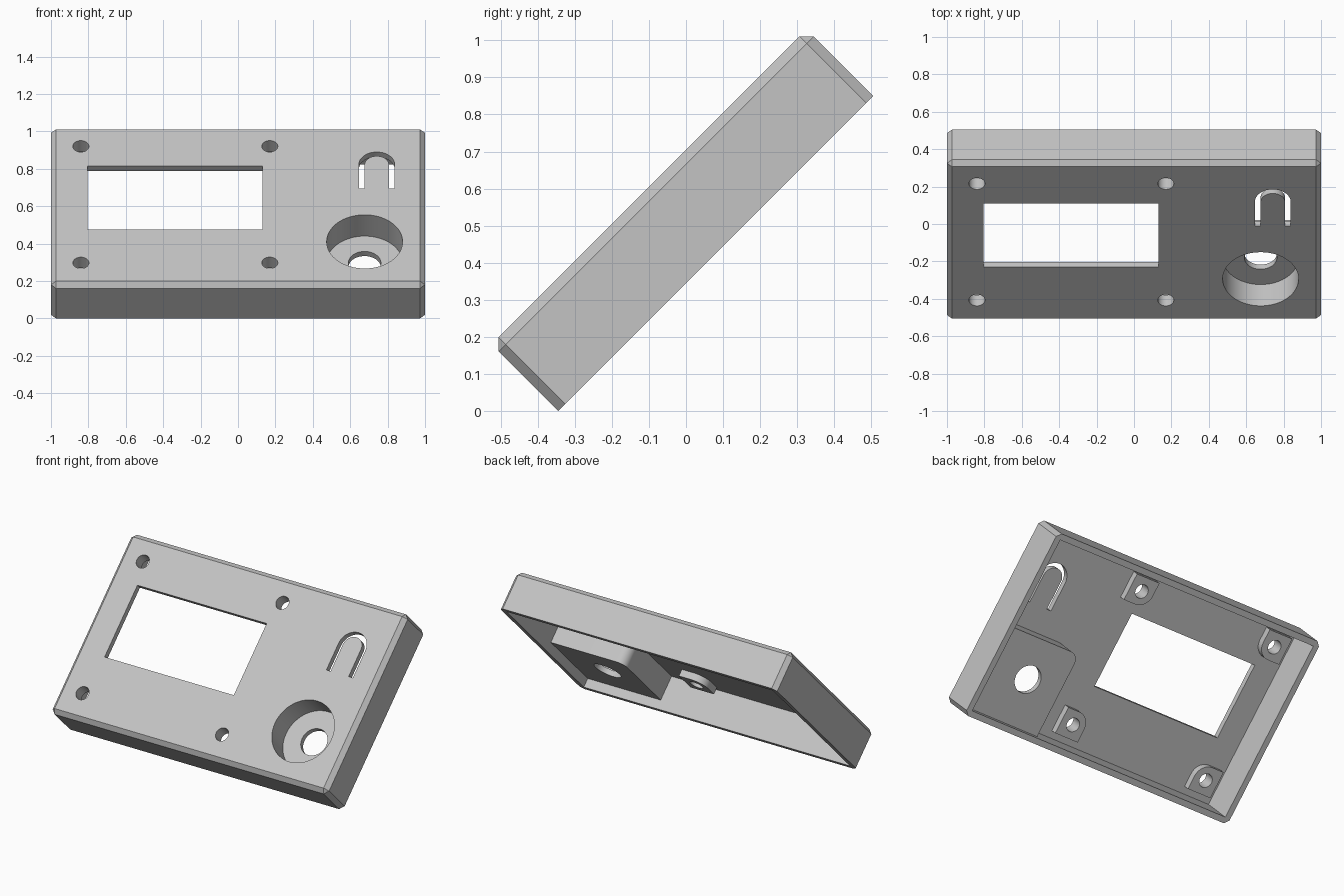
import bpy, bmesh, math
from math import pi, cos, sin

if "Cube" in bpy.data.objects:
    bpy.data.objects.remove(bpy.data.objects["Cube"], do_unlink=True)

grey = bpy.data.materials.new("light_grey_plastic")
grey.use_nodes = True
colour = (0.55, 0.55, 0.55, 1)
grey.diffuse_color = colour
grey.node_tree.nodes["Principled BSDF"].inputs["Base Color"].default_value = colour

# Panel dimensions, modelled lying flat with the face pointing up
HALF_X, HALF_Y = 1.0, 0.601
BOTTOM, TOP = -0.113, 0.141
WALL = 0.037
CEILING = TOP - WALL
OUT = 0.3


def arc(cx, cy, r, a0, a1, n):
    return [(cx + r * cos(a0 + (a1 - a0) * i / n),
             cy + r * sin(a0 + (a1 - a0) * i / n)) for i in range(n + 1)]


def circle(cx, cy, r, n=48):
    return arc(cx, cy, r, 0, 2 * pi, n)[:-1]


def rect(x0, y0, x1, y1):
    return [(x0, y0), (x1, y0), (x1, y1), (x0, y1)]


def prism(name, outline, z0, z1):
    """Extrude a flat outline between two heights."""
    bm = bmesh.new()
    face = bm.faces.new([bm.verts.new((x, y, z0)) for x, y in outline])
    ext = bmesh.ops.extrude_face_region(bm, geom=[face])
    for v in ext["geom"]:
        if isinstance(v, bmesh.types.BMVert):
            v.co.z = z1
    bmesh.ops.recalc_face_normals(bm, faces=bm.faces)
    mesh = bpy.data.meshes.new(name)
    bm.to_mesh(mesh)
    bm.free()
    mesh.materials.append(grey)
    ob = bpy.data.objects.new(name, mesh)
    bpy.context.collection.objects.link(ob)
    return ob


def combine(target, tool, operation):
    """Apply a boolean and discard the helper."""
    tool.hide_render = True
    mod = target.modifiers.new("bool", "BOOLEAN")
    mod.object, mod.operation, mod.solver = tool, operation, "EXACT"
    bpy.context.view_layer.objects.active = target
    bpy.ops.object.modifier_apply(modifier=mod.name)
    bpy.data.objects.remove(tool, do_unlink=True)


# Outer shell with chamfered corners and face edges
case = prism("sloped_control_case", rect(-HALF_X, -HALF_Y, HALF_X, HALF_Y), BOTTOM, TOP)
bm = bmesh.new()
bm.from_mesh(case.data)
edges = [e for e in bm.edges if max(v.co.z for v in e.verts) > 0]
bmesh.ops.bevel(bm, geom=edges, offset=0.027, segments=1, affect="EDGES")
bm.to_mesh(case.data)
bm.free()

# Hollow open back
inner_x, inner_y = HALF_X - WALL, HALF_Y - WALL
combine(case, prism("cavity", rect(-inner_x, -inner_y, inner_x, inner_y), -OUT, CEILING), "DIFFERENCE")

# Joystick housing in the lower corner, one rounded edge
STICK = (0.677, -0.275)
HOUSE_X, HOUSE_Y, ROUND = 0.435, -0.025, 0.06
sink = 0.015
outline = [(HOUSE_X, -inner_y - sink), (inner_x + sink, -inner_y - sink), (inner_x + sink, HOUSE_Y)]
outline += arc(HOUSE_X + ROUND, HOUSE_Y - ROUND, ROUND, pi / 2, pi, 10)
combine(case, prism("joystick_housing", outline, -0.055, CEILING + sink), "UNION")

# Screw posts, rounded on the corner that faces the display
screws = [(x, y) for x in (-0.84, 0.17) for y in (-0.435, 0.446)]
for x, y in screws:
    sx, sy = (1 if x < 0 else -1), (1 if y < 0 else -1)
    h = 0.085
    post = [(-h, -h), (h, -h)] + arc(0, 0, h, 0, pi / 2, 10) + [(-h, h)]
    post = [(x + sx * px, y + sy * py) for px, py in post]
    combine(case, prism("screw_post", post, 0.06, CEILING + sink), "UNION")

# Screw holes
for x, y in screws:
    combine(case, prism("screw_hole", circle(x, y, 0.043, 32), -OUT, OUT), "DIFFERENCE")

# Display window
combine(case, prism("window", rect(-0.805, -0.183, 0.13, 0.297), -OUT, OUT), "DIFFERENCE")

# Joystick well and the shaft hole in its floor
combine(case, prism("well", circle(*STICK, 0.203, 64), -0.02, OUT), "DIFFERENCE")
combine(case, prism("shaft_hole", circle(*STICK, 0.087), -OUT, 0.05), "DIFFERENCE")

# Arched slot that frees a flexible button tongue
BX, BY, END = 0.742, 0.307, 0.127
outer, inner = 0.096, 0.065
slot = [(BX + outer, END)] + arc(BX, BY, outer, 0, pi, 24) + [(BX - outer, END)]
slot += [(BX - inner, END)] + arc(BX, BY, inner, pi, 0, 24) + [(BX + inner, END)]
combine(case, prism("button_slot", slot, -OUT, OUT), "DIFFERENCE")

# Smooth the round walls, keep edges sharp, and tilt the case
bpy.ops.object.select_all(action="DESELECT")
case.select_set(True)
bpy.context.view_layer.objects.active = case
bpy.ops.object.shade_smooth_by_angle(angle=math.radians(25))
case.rotation_euler.x = pi / 4
case.location.z = (HALF_Y - BOTTOM) / math.sqrt(2)
